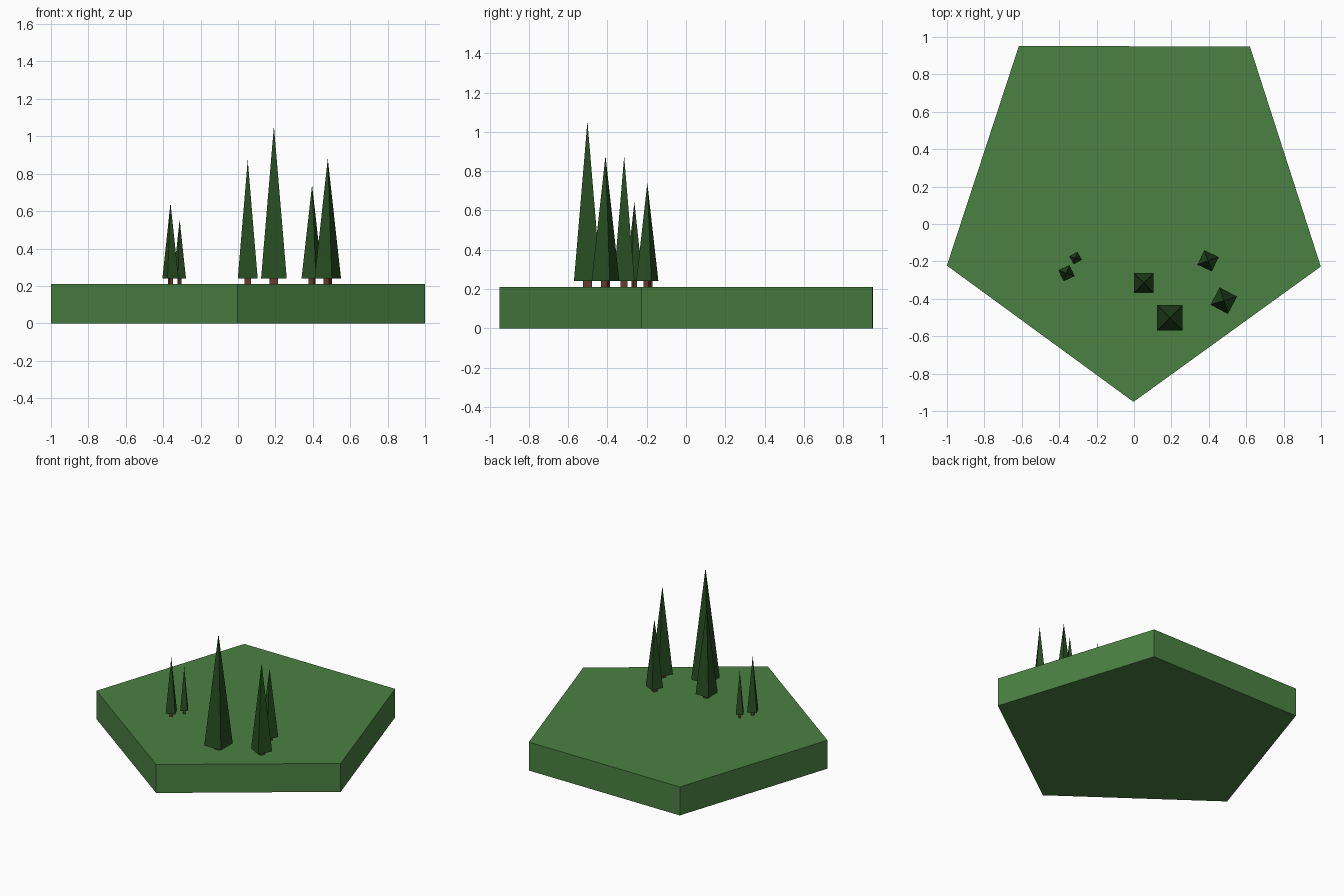
import bpy
from math import radians

if "Cube" in bpy.data.objects:
    bpy.data.objects.remove(bpy.data.objects["Cube"])


def material(name, color):
    m = bpy.data.materials.new(name)
    m.diffuse_color = (*color, 1)
    m.use_nodes = True
    m.node_tree.nodes["Principled BSDF"].inputs["Base Color"].default_value = m.diffuse_color
    return m


grass = material("grass", (0.07, 0.22, 0.055))
leaf = material("foliage", (0.02, 0.075, 0.015))
bark = material("bark", (0.13, 0.045, 0.025))


def prism(name, sides, r1, r2, z0, z1, x, y, angle, mat):
    # Upright prism, or pyramid when r2 is 0; angle points to a corner
    bpy.ops.mesh.primitive_cone_add(vertices=sides, radius1=r1, radius2=r2, depth=z1 - z0,
                                    location=(x, y, (z0 + z1) / 2))
    ob = bpy.context.object
    ob.name = name
    # first cone corner lies on +y
    ob.rotation_euler.z = radians(angle - 90)
    ob.data.materials.append(mat)
    return ob


# Five-sided ground slab
prism("ground_slab", 5, 1.051, 1.051, 0, 0.21, 0, 0.1, -90.15, grass)

# Trees: x, y, top height, corner radius, corner angle
trees = [
    (0.192, -0.502, 1.055, 0.097, 45),
    (0.052, -0.315, 0.875, 0.075, 45),
    (0.396, -0.197, 0.74, 0.060, 20),
    (0.480, -0.410, 0.88, 0.074, 17),
    (-0.361, -0.263, 0.645, 0.046, -20),
    (-0.312, -0.182, 0.555, 0.035, -15),
]
for i, (x, y, top, r, a) in enumerate(trees, 1):
    prism(f"trunk_{i}", 4, r * 0.33, r * 0.33, 0.2, 0.26, x, y, a, bark)
    prism(f"foliage_{i}", 4, r, 0, 0.24, top, x, y, a, leaf)
